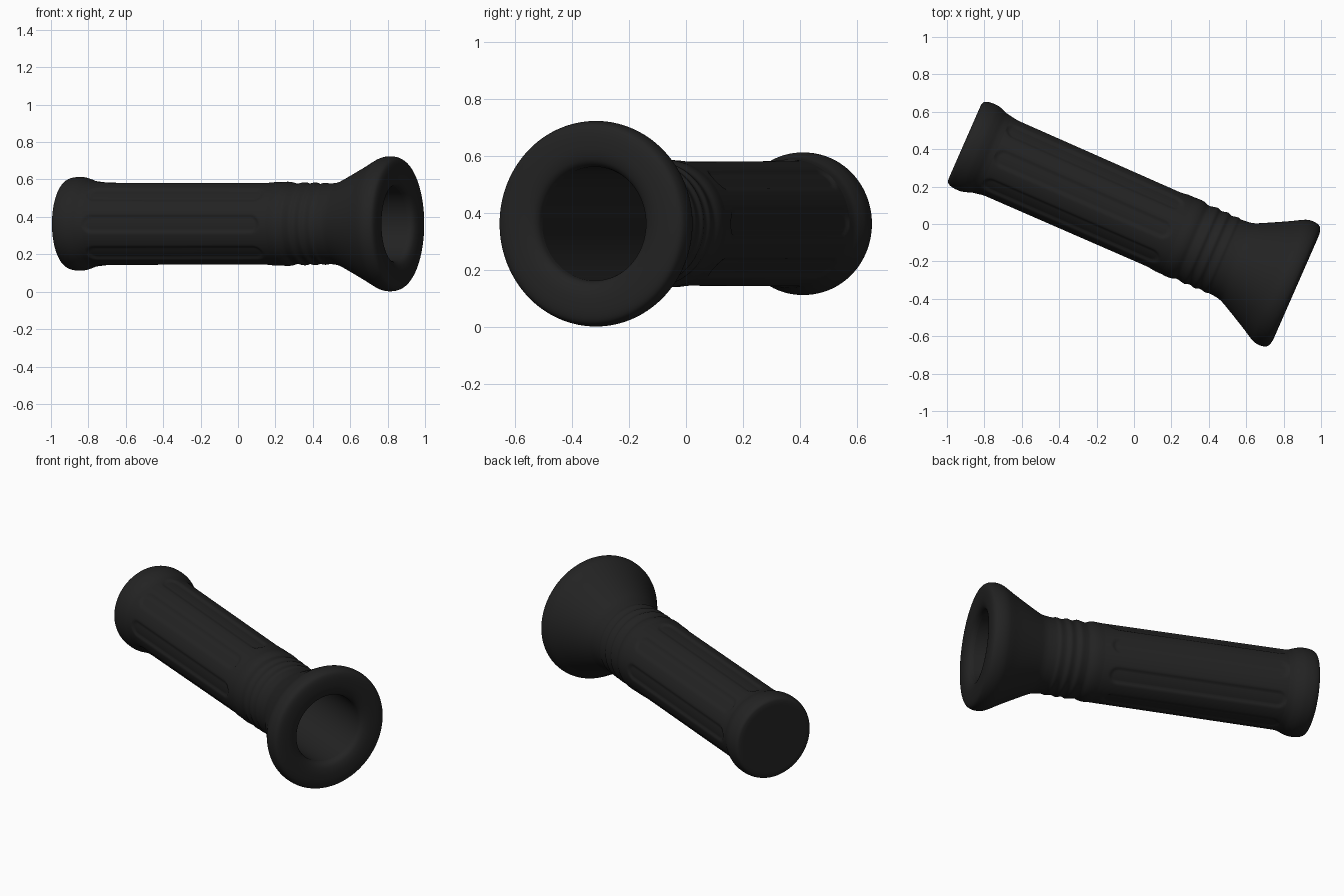
import bpy, bmesh, math

cube = bpy.data.objects.get("Cube")
if cube:
    bpy.data.objects.remove(cube, do_unlink=True)

SEGMENTS = 160
AXIS_ANGLE = math.radians(-23.7)
AXIS_POINT = (0.015, 0.034, 0.363)

black = bpy.data.materials.new("matte_black")
black.use_nodes = True
COLOUR = (0.0165, 0.0165, 0.0165, 1)
black.diffuse_color = COLOUR
black.node_tree.nodes["Principled BSDF"].inputs["Base Color"].default_value = COLOUR


def smooth_profile(pts, steps):
    """Catmull-Rom curve through (position, radius) points."""
    ext = [pts[0]] + pts + [pts[-1]]
    out = []
    for a, b, c, d in zip(ext, ext[1:], ext[2:], ext[3:]):
        for i in range(steps):
            t = i / steps
            out.append(tuple(
                0.5 * (2 * q + (r - p) * t + (2 * p - 5 * q + 4 * r - s) * t * t
                       + (3 * q - p - 3 * r + s) * t ** 3)
                for p, q, r, s in zip(a, b, c, d)))
    return out + [pts[-1]]


def lathe(name, profile, relief=None):
    """Turn a profile around the local x axis, with an optional radial relief."""
    bm = bmesh.new()
    rings = []
    for s, r in profile:
        ring = []
        if r < 1e-4:
            ring = [bm.verts.new((s, 0, 0))] * SEGMENTS
        else:
            for i in range(SEGMENTS):
                a = math.tau * i / SEGMENTS
                rr = r - (relief(s, a) if relief else 0)
                ring.append(bm.verts.new((s, rr * math.cos(a), rr * math.sin(a))))
        rings.append(ring)
    for p, q in zip(rings, rings[1:]):
        for i in range(SEGMENTS):
            j = (i + 1) % SEGMENTS
            bm.faces.new(dict.fromkeys((p[i], p[j], q[j], q[i])))
    mesh = bpy.data.meshes.new(name)
    bm.to_mesh(mesh)
    bm.free()
    mesh.materials.append(black)
    obj = bpy.data.objects.new(name, mesh)
    bpy.context.collection.objects.link(obj)
    obj.location = AXIS_POINT
    obj.rotation_euler.z = AXIS_ANGLE
    bpy.ops.object.select_all(action="DESELECT")
    obj.select_set(True)
    bpy.context.view_layer.objects.active = obj
    bpy.ops.object.shade_smooth_by_angle(angle=math.radians(40))
    return obj


def slots(s, angle):
    """Depth of eight shallow round-ended slots around the grip."""
    pitch = math.tau / 8
    across = ((angle + pitch / 2) % pitch - pitch / 2) * 0.222
    along = max(-0.78 - s, 0, s - 0.15)
    edge = min(max((0.05 - math.hypot(across, along)) / 0.016, 0), 1)
    return 0.009 * edge * edge * (3 - 2 * edge)


# Tail cap: flat end, rounded rim, flare down to the grip
lathe("tail_cap", [(-1.005, 0), (-1.005, 0.2)] + smooth_profile(
    [(-1.005, 0.215), (-0.998, 0.236), (-0.97, 0.248), (-0.925, 0.25),
     (-0.89, 0.242), (-0.86, 0.231), (-0.83, 0.226)], 5))

# Grip with recessed slots
count = 110
lathe("grip", [(-0.83 + 1.07 * i / count, 0.226 - 0.003 * i / count)
               for i in range(count + 1)], slots)

# Neck with three soft rings
lathe("neck", smooth_profile(
    [(0.24, 0.223), (0.275, 0.225), (0.30, 0.222), (0.325, 0.214),
     (0.345, 0.216), (0.375, 0.222), (0.395, 0.215), (0.41, 0.215),
     (0.435, 0.221), (0.455, 0.214), (0.47, 0.214), (0.495, 0.219),
     (0.515, 0.215), (0.545, 0.217)], 5))

# Flared head with rounded rim and rolled front face
lathe("head", smooth_profile(
    [(0.545, 0.217), (0.58, 0.223), (0.62, 0.24), (0.75, 0.308),
     (0.81, 0.342), (0.84, 0.356), (0.87, 0.361), (0.90, 0.357),
     (0.92, 0.343), (0.929, 0.31), (0.929, 0.26), (0.92, 0.225),
     (0.905, 0.207), (0.885, 0.2)], 6))

# Deep hollow inside the barrel
lathe("barrel_bore", [(0.885, 0.2), (0.6, 0.2), (0.2, 0.2),
                      (-0.3, 0.2), (-0.7, 0.2), (-0.7, 0)])
